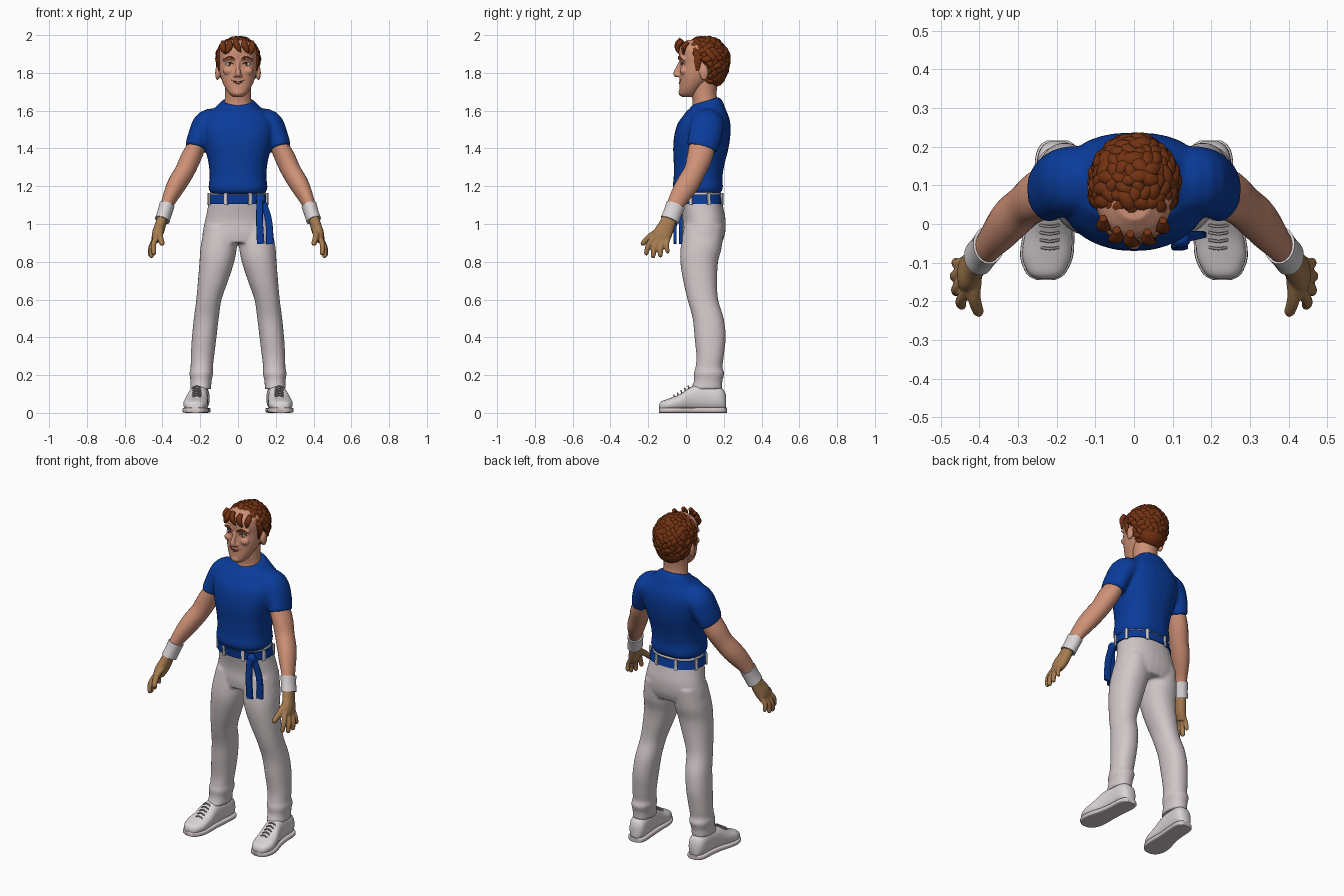
import bpy, bmesh, math, random
from mathutils import Vector

random.seed(4)
if "Cube" in bpy.data.objects:
    bpy.data.objects.remove(bpy.data.objects["Cube"])


def material(name, *rgb):
    m = bpy.data.materials.new(name)
    m.use_nodes = True
    m.diffuse_color = (*rgb, 1)
    m.node_tree.nodes["Principled BSDF"].inputs["Base Color"].default_value = (*rgb, 1)
    return m


SKIN = material("skin", 0.62, 0.28, 0.18)
GLOVE = material("tan", 0.38, 0.2, 0.08)
HAIR = material("auburn", 0.17, 0.032, 0.006)
BLUE = material("blue", 0.003, 0.045, 0.33)
CLOTH = material("off white", 0.64, 0.57, 0.58)
WHITE = material("white", 0.7, 0.66, 0.67)
DARK = material("dark brown", 0.04, 0.012, 0.006)
LIP = material("lip", 0.42, 0.13, 0.09)
TRIM = material("grey seam", 0.33, 0.28, 0.28)


def smooth_rows(rows, steps):
    """Catmull-Rom interpolation of (x, y, z, a, b) rows."""
    p = [Vector(r) for r in rows]
    p = [p[0] * 2 - p[1]] + p + [p[-1] * 2 - p[-2]]
    out = []
    for i in range(1, len(p) - 2):
        for k in range(steps):
            t = k / steps
            out.append((p[i] * 2 + (p[i + 1] - p[i - 1]) * t
                        + (p[i - 1] * 2 - p[i] * 5 + p[i + 1] * 4 - p[i + 2]) * t * t
                        + (p[i] * 3 - p[i - 1] - p[i + 1] * 3 + p[i + 2]) * t ** 3) * 0.5)
    return out + [p[-2]]


def tube(bm, rows, side=1, axis=None, ref=(1, 0, 0), n=20, power=2.0, steps=4):
    """Superellipse loft along rows; a lies along ref, b across it."""
    rows = smooth_rows(rows, steps)
    pts = [Vector(r[:3]) for r in rows]
    rings = []
    for i, r in enumerate(rows):
        t = Vector(axis) if axis else pts[min(i + 1, len(pts) - 1)] - pts[max(i - 1, 0)]
        t.normalize()
        u = Vector(ref)
        u = (u - t * u.dot(t)).normalized()
        v = t.cross(u)
        ring = []
        for k in range(n):
            c, s = math.cos(math.tau * k / n), math.sin(math.tau * k / n)
            e = 2 / power
            q = pts[i] + u * (math.copysign(abs(c) ** e, c) * max(r[3], 0.001)) \
                + v * (math.copysign(abs(s) ** e, s) * max(r[4], 0.001))
            ring.append(bm.verts.new((q.x * side, q.y, q.z)))
        rings.append(ring)
    for a, b in zip(rings, rings[1:]):
        for k in range(n):
            bm.faces.new((a[k], a[k - 1], b[k - 1], b[k]))
    bm.faces.new(rings[0])
    bm.faces.new(rings[-1])


def ball(bm, centre, radii):
    for v in bmesh.ops.create_uvsphere(bm, u_segments=20, v_segments=12, radius=1)["verts"]:
        v.co = Vector([c + r * x for c, r, x in zip(centre, radii, v.co)])


def finish(name, bm, mat, voxel=0, soften=4):
    bmesh.ops.recalc_face_normals(bm, faces=bm.faces)
    me = bpy.data.meshes.new(name)
    bm.to_mesh(me)
    bm.free()
    me.materials.append(mat)
    ob = bpy.data.objects.new(name, me)
    bpy.context.collection.objects.link(ob)
    bpy.ops.object.select_all(action="DESELECT")
    ob.select_set(True)
    bpy.context.view_layer.objects.active = ob
    bpy.ops.object.shade_smooth_by_angle(angle=math.radians(45))
    if voxel:
        r = ob.modifiers.new("blend", "REMESH")
        r.mode, r.voxel_size, r.use_smooth_shade = "VOXEL", voxel, True
        s = ob.modifiers.new("soften", "SMOOTH")
        s.factor, s.iterations = 0.5, soften
    return ob


def span(z, front, back, half, x=0):
    """Horizontal section from its front and back depth."""
    return (x, (front + back) / 2, z, half, (back - front) / 2)


UP = (0, 0, 1)

# Shirt: torso and short sleeves blended together
bm = bmesh.new()
tube(bm, [span(1.16, -.055, .18, .142), span(1.19, -.07, .195, .156), span(1.25, -.065, .193, .15),
          span(1.32, -.065, .205, .156), span(1.4, -.068, .225, .174), span(1.47, -.062, .235, .19),
          span(1.53, -.045, .235, .19), span(1.58, -.01, .222, .165), span(1.62, .015, .2, .115),
          span(1.65, .03, .175, .08)], axis=UP, n=32, power=2.4)
for s in (1, -1):
    tube(bm, [(.08, .115, 1.55, .06, .08), (.16, .112, 1.53, .075, .09), (.205, .1, 1.46, .062, .088),
              (.225, .085, 1.4, .056, .082)], s)
for v in bm.verts:
    if v.co.z > 1.6:
        v.co.z += (v.co.y - .1) * .3 * min(1, (v.co.z - 1.6) / .04)
finish("shirt", bm, BLUE, .008, 5)

# Trousers: pelvis and two legs blended together
bm = bmesh.new()
tube(bm, [span(1.17, -.045, .183, .146), span(1.1, -.032, .195, .158), span(1.02, -.018, .21, .174),
          span(.95, -.02, .207, .188), span(.9, -.015, .19, .185)], axis=UP, n=32, power=2.3)
for s in (1, -1):
    tube(bm, [span(.99, -.01, .2, .085, .092), span(.88, -.028, .19, .096, .102),
              span(.8, -.03, .17, .092, .112), span(.7, -.015, .165, .08, .132),
              span(.6, .008, .17, .067, .154), span(.5, .035, .2, .066, .168),
              span(.4, .045, .21, .065, .179), span(.3, .055, .2, .062, .188),
              span(.24, .05, .193, .059, .192), span(.21, .042, .203, .063, .194),
              span(.17, .042, .193, .056, .196), span(.125, .025, .192, .056, .198)],
         s, axis=UP, n=28, power=2.2)
finish("trousers", bm, CLOTH, .008, 4)

# Belt, knot and hanging sash
bm = bmesh.new()
tube(bm, [span(1.107, -.045, .198, .163), span(1.155, -.053, .19, .157)],
     axis=UP, n=40, power=2.35, steps=1)
finish("belt", bm, BLUE)
bm = bmesh.new()
ball(bm, (.12, -.04, 1.13), (.026, .022, .028))
for x, y, x2, y2 in ((.115, -.05, .12, -.058), (.128, -.035, .168, -.028)):
    tube(bm, [(x, y, 1.13, .017, .011), (x2 - .006, y2, 1.02, .018, .01), (x2, y2, .895, .02, .008)],
         n=16, power=6)
finish("sash", bm, BLUE)
bm = bmesh.new()
for k in range(8):
    a = math.tau * (k + .5) / 8
    c, d = math.cos(a), math.sin(a)
    f = (abs(c) ** 2.35 + abs(d) ** 2.35) ** (-1 / 2.35)
    x, y = .162 * f * c, .073 + .123 * f * d
    tube(bm, [(x, y, 1.1, .009, .006), (x, y, 1.165, .009, .006)], axis=UP,
         ref=(-d, c, 0), n=12, power=5, steps=1)
finish("belt_loops", bm, WHITE)

# Arms, wristbands, hands and shoes for each side
for s, label in ((1, "left"), (-1, "right")):
    bm = bmesh.new()
    tube(bm, [(.2, .09, 1.46, .045, .065), (.225, .083, 1.4, .05, .069), (.252, .07, 1.345, .054, .066),
              (.282, .046, 1.28, .052, .058), (.318, .014, 1.22, .051, .06), (.345, -.018, 1.17, .045, .056),
              (.373, -.052, 1.11, .035, .046), (.4, -.085, 1.03, .03, .04)], s, n=24)
    finish("arm_" + label, bm, SKIN)

    bm = bmesh.new()
    tube(bm, [(.376, -.055, 1.1, .041, .051), (.388, -.07, 1.06, .039, .049),
              (.401, -.086, 1.02, .04, .05)], s, n=24)
    finish("wristband_" + label, bm, WHITE)

    bm = bmesh.new()
    tube(bm, [(.396, -.08, 1.05, .027, .037), (.412, -.103, .99, .029, .044), (.428, -.125, .945, .028, .05),
              (.438, -.135, .91, .02, .044)], s, power=2.3)
    for root, tip, r in (((.432, -.17, .935), (.447, -.215, .835), .0145),
                         ((.438, -.145, .92), (.461, -.178, .82), .015),
                         ((.44, -.117, .918), (.466, -.138, .824), .0145),
                         ((.436, -.095, .925), (.463, -.098, .845), .013),
                         ((.408, -.125, .975), (.402, -.238, .89), .017)):
        a, b = Vector(root), Vector(tip)
        bend = Vector((.008, -.006, .004))
        tube(bm, [(*a, r, r), (*(a.lerp(b, .5) + bend), r, r), (*a.lerp(b, .9), r * .85, r * .85),
                  (*b, r * .35, r * .35)], s, n=12)
    finish("hand_" + label, bm, GLOVE, .005, 3)

    # Shoe sections run from toe to heel as (y, centre x, half width, height)
    shape = [(-.142, .228, .02, .045), (-.128, .228, .044, .062), (-.085, .226, .063, .078),
             (-.03, .221, .062, .1), (.03, .212, .053, .14), (.1, .204, .05, .15),
             (.17, .2, .05, .14), (.2, .198, .04, .12), (.213, .198, .022, .09)]
    bm = bmesh.new()
    tube(bm, [(x, y, h / 2 + .006, w, h / 2 - .006) for y, x, w, h in shape], s,
         axis=(0, 1, 0), n=24, power=2.5)
    finish("shoe_" + label, bm, WHITE)
    bm = bmesh.new()
    tube(bm, [(x, y * 1.015, .014, w + .005, .014) for y, x, w, h in shape], s,
         axis=(0, 1, 0), n=24, power=5)
    finish("sole_" + label, bm, CLOTH)
    bm = bmesh.new()
    for k in range(5):
        y, z = -.06 + k * .019, .09 + k * .0118
        tube(bm, [(.194, y, z - .008, .004, .004), (.218, y - .004, z + .004, .004, .004),
                  (.242, y, z - .008, .004, .004)], s, ref=UP, n=8)
    finish("laces_" + label, bm, TRIM)

# Neck
bm = bmesh.new()
tube(bm, [span(1.57, .02, .18, .08), span(1.64, .035, .17, .073), span(1.69, .03, .162, .068),
          span(1.78, .03, .17, .07)], axis=UP, n=28)
finish("neck", bm, SKIN)

# Head with jaw, nose, brow ridge and ears
bm = bmesh.new()
tube(bm, [span(1.672, -.02, .035, .026), span(1.69, -.034, .06, .048), (0, .025, 1.72, .068, .06),
          span(1.76, -.034, .13, .086), span(1.8, -.034, .17, .097), span(1.85, -.03, .2, .103),
          span(1.9, -.038, .21, .103), span(1.94, -.03, .195, .092), span(1.975, .01, .16, .05)],
     axis=UP, n=32, power=2.2)
tube(bm, [(0, -.028, 1.86, .01, .01), (0, -.042, 1.825, .011, .013), (0, -.052, 1.795, .016, .016),
          (0, -.044, 1.78, .013, .01)], n=14)
for s in (1, -1):
    ball(bm, (.014 * s, -.04, 1.787), (.01, .012, .009))
    ball(bm, (.05 * s, -.012, 1.81), (.03, .02, .022))
    ball(bm, (.108 * s, .095, 1.8), (.013, .024, .04))
    tube(bm, [(.012, -.03, 1.872, .01, .009), (.045, -.028, 1.88, .01, .009), (.078, -.005, 1.87, .01, .009)], s)
ball(bm, (0, -.026, 1.695), (.026, .014, .018))
head = finish("head", bm, SKIN, .005, 4)

# Facial details laid on the surface of the head
bpy.context.view_layer.update()
surface = head.evaluated_get(bpy.context.evaluated_depsgraph_get())


def on_face(x, z):
    hit, loc, _, _ = surface.ray_cast(Vector((x, -1, z)), Vector((0, 1, 0)))
    return loc if hit else Vector((x, -.03, z))


def stroke(name, points, mat, r, sides=(1, -1)):
    b = bmesh.new()
    for s in sides:
        tube(b, [(*on_face(x, z), w * r, w * r) for x, z, w in points], s, ref=UP, n=10)
    finish(name, b, mat)


stroke("eyebrows", [(.02, 1.874, .7), (.045, 1.884, 1), (.075, 1.873, .3)], HAIR, .006)
stroke("eyelids", [(.024, 1.846, .5), (.044, 1.856, 1), (.066, 1.846, .5)], DARK, .003)
stroke("mouth", [(-.038, 1.765, .4), (-.018, 1.755, .8), (0, 1.753, 1), (.018, 1.755, .8), (.038, 1.765, .4)],
       DARK, .0025, (1,))
stroke("lower_lip", [(-.025, 1.753, .3), (0, 1.745, 1), (.025, 1.753, .3)], LIP, .005, (1,))
for name, mat, w, h, d in (("eyes", WHITE, .018, .009, .003), ("irises", DARK, .007, .008, .005)):
    bm = bmesh.new()
    for s in (1, -1):
        ball(bm, on_face(.045 * s, 1.846), (w, d, h))
    finish(name, bm, mat)

# Hair: a cap covered in curved tapering locks
bm = bmesh.new()
ball(bm, (0, .115, 1.875), (.11, .11, .11))
ball(bm, (0, .15, 1.8), (.085, .065, .075))
COUNT = 230
for i in range(COUNT):
    h = 1 - 2 * (i + .5) / COUNT
    a = i * math.pi * (3 - math.sqrt(5))
    d = Vector((math.cos(a) * math.sqrt(1 - h * h), math.sin(a) * math.sqrt(1 - h * h), h))
    p = Vector((d.x * .108, .1 + d.y * .122, 1.868 + d.z * (.115 if h > 0 else .14)))
    low = 1.915 if p.y < .05 else 1.86 if p.y < .115 else 1.745
    if p.z < low:
        continue
    side = d.orthogonal().normalized()
    turn = random.uniform(0, math.tau)
    along = side * math.cos(turn) + d.cross(side) * math.sin(turn)
    across = d.cross(along)
    size = random.uniform(.8, 1.2)
    rows = []
    for k in (-1, -.5, 0, .5, 1):
        q = p + along * (.034 * k * size) + across * (.02 * k * k) - d * (.012 * k * k)
        w = .019 * size * (1 - .75 * k * k)
        rows.append((*q, w * .8, w))
    tube(bm, rows, ref=d, n=10, steps=3)
# Fringe locks and sideburns
for x, y, z, dx in ((-.08, -.005, 1.93, .02), (-.045, -.035, 1.935, -.02), (-.01, -.045, 1.945, .025),
                    (.035, -.04, 1.94, .02), (.075, -.01, 1.93, -.01)):
    tube(bm, [(x, y + .02, z + .035, .01, .012), (x, y, z + .01, .018, .014),
              (x + dx * .5, y - .004, z - .015, .014, .01), (x + dx, y, z - .035, .003, .003)], n=10)
for s in (1, -1):
    tube(bm, [(.1, .065, 1.9, .014, .022), (.103, .062, 1.86, .012, .02), (.098, .06, 1.81, .004, .008)], s, n=10)
finish("hair", bm, HAIR)
